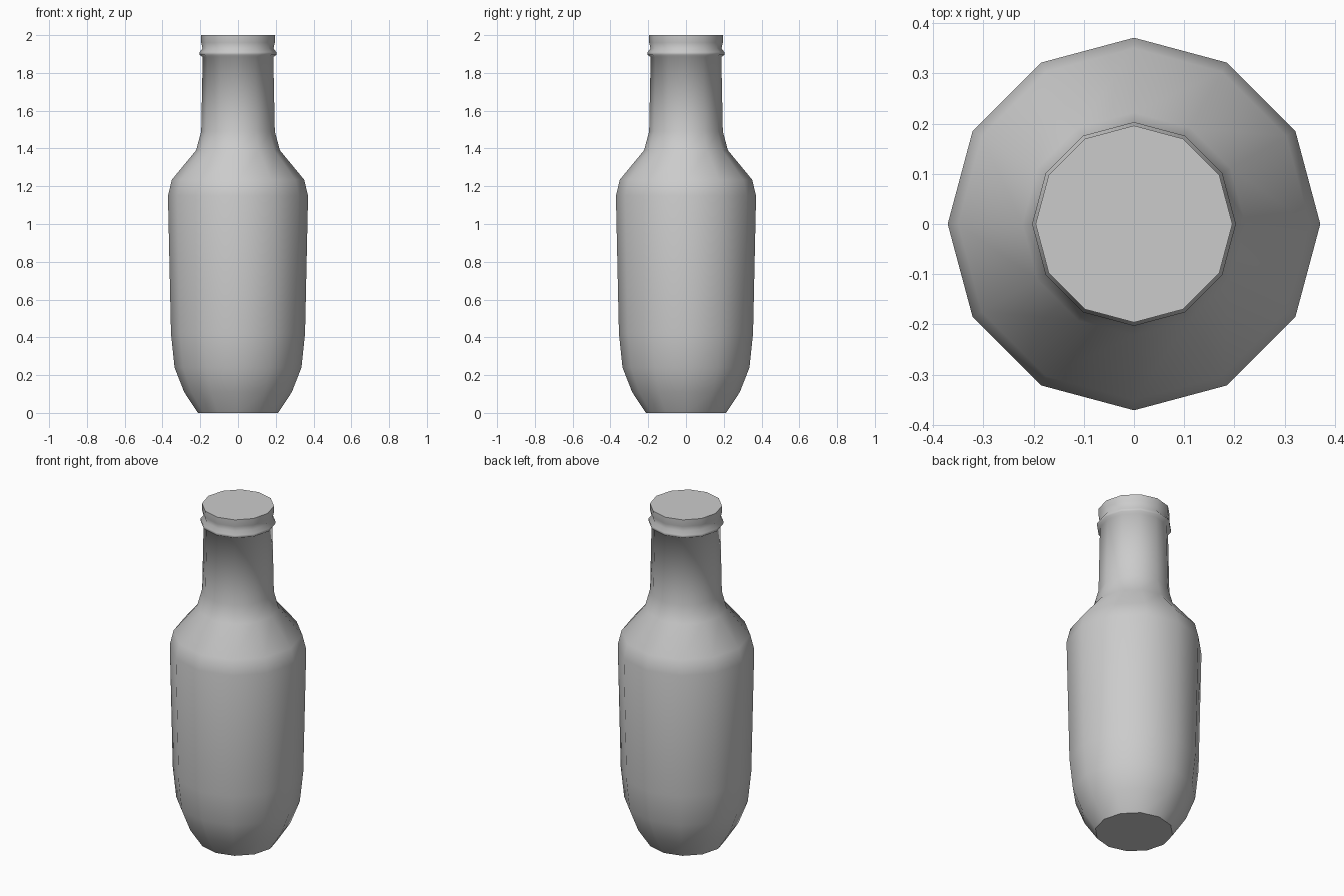
import bpy
import bmesh
from math import cos, sin, tau

cube = bpy.data.objects.get("Cube")
if cube:
    bpy.data.objects.remove(cube, do_unlink=True)

SIDES = 12

# Radius and height, from the foot up to the mouth
PROFILE = [(0.212, 0), (0.285, 0.11), (0.336, 0.24), (0.355, 0.42),
           (0.371, 1.15), (0.35, 1.235), (0.222, 1.39), (0.195, 1.49),
           (0.187, 1.885), (0.203, 1.895), (0.203, 1.91), (0.188, 1.93),
           (0.195, 1.96), (0.196, 2.0)]

# Plain grey surface
grey = bpy.data.materials.new("bottle_grey")
grey.use_nodes = True
colour = (0.6, 0.6, 0.6, 1)
grey.diffuse_color = colour
grey.node_tree.nodes["Principled BSDF"].inputs["Base Color"].default_value = colour

# Lathe the profile into rings and bridge them
bm = bmesh.new()
rings = [[bm.verts.new((r * cos(tau * i / SIDES), r * sin(tau * i / SIDES), z))
          for i in range(SIDES)] for r, z in PROFILE]
for low, high in zip(rings, rings[1:]):
    for i in range(SIDES):
        j = (i + 1) % SIDES
        bm.faces.new((low[i], low[j], high[j], high[i])).smooth = True

# Flat foot and closed mouth with crisp rims
caps = [bm.faces.new(rings[0][::-1]), bm.faces.new(rings[-1])]
for cap in caps:
    for edge in cap.edges:
        edge.smooth = False

mesh = bpy.data.meshes.new("bottle")
bm.to_mesh(mesh)
bm.free()
mesh.materials.append(grey)
bottle = bpy.data.objects.new("bottle", mesh)
bpy.context.collection.objects.link(bottle)
